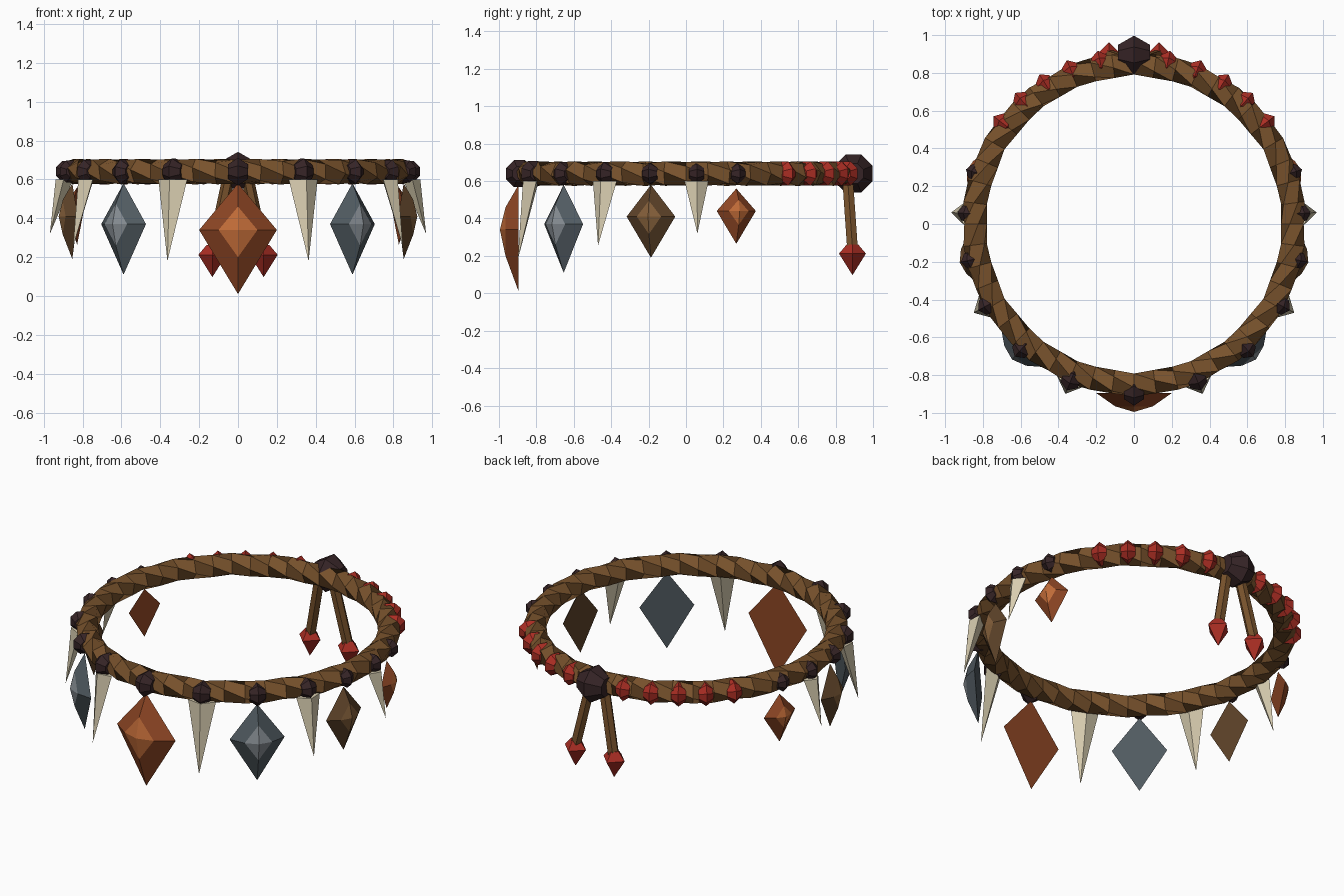
import bpy, bmesh
from math import sin, cos, pi, radians
from mathutils import Vector

cube = bpy.data.objects.get("Cube")
if cube:
    bpy.data.objects.remove(cube)


def material(name, r, g, b):
    m = bpy.data.materials.new(name)
    col = [((c / 255 + 0.055) / 1.055) ** 2.4 for c in (r, g, b)] + [1]
    m.diffuse_color = col
    m.use_nodes = True
    m.node_tree.nodes["Principled BSDF"].inputs["Base Color"].default_value = col
    return m


wood = material("twisted_brown", 120, 82, 44)
dark = material("dark_knot", 54, 36, 38)
red = material("red_bead", 172, 46, 36)
bone = material("bone", 216, 205, 176)
orange = material("orange_rim", 142, 70, 36), material("orange_face", 194, 108, 56)
grey = material("slate_rim", 80, 90, 96), material("slate_face", 136, 143, 149)
brown = material("umber_rim", 94, 67, 41), material("umber_face", 132, 95, 58)

RING_R, RING_Z = 0.845, 0.64


def loft(name, rings, mats, loc=(0, 0, 0), turn=0, closed=False, band_mats=None):
    """Skin a list of point rings; a ring of one point is a tip."""
    bm = bmesh.new()
    loops = [[bm.verts.new(p) for p in ring] for ring in rings]
    pairs = list(zip(loops, loops[1:]))
    if closed:
        pairs.append((loops[-1], loops[0]))
    for k, (a, b) in enumerate(pairs):
        n = max(len(a), len(b))
        for i in range(n):
            j = (i + 1) % n
            quad = [a[i % len(a)], a[j % len(a)], b[j % len(b)], b[i % len(b)]]
            face = bm.faces.new(list(dict.fromkeys(quad)))
            face.material_index = band_mats[k] if band_mats else 0
    if not closed:
        for end in (loops[0], loops[-1]):
            if len(end) > 2:
                bm.faces.new(end)
    bmesh.ops.recalc_face_normals(bm, faces=bm.faces)
    me = bpy.data.meshes.new(name)
    bm.to_mesh(me)
    bm.free()
    for m in mats:
        me.materials.append(m)
    ob = bpy.data.objects.new(name, me)
    ob.location, ob.rotation_euler.z = loc, turn
    bpy.context.collection.objects.link(ob)
    return ob


def spot(a, r, z):
    return (r * sin(a), -r * cos(a), z)


def bead(name, a, r, radius, half, mat):
    """Eight-sided barrel lying along the hoop."""
    rings = [[(x, s * cos(t), s * sin(t)) for t in [(i + 0.5) * pi / 4 for i in range(8)]]
             for x, s in ((-half, radius * 0.55), (0, radius * 1.05), (half, radius * 0.55))]
    loft(name, rings, [mat], spot(a, r, RING_Z), a)


def gem(name, a, r, width, top, mid, low, depth, mats):
    """Kite-shaped stone with a flat back and a raised inner kite."""
    def kite(s, y):
        return [(-width * s, y, 0), (0, y, (top - mid) * s),
                (width * s, y, 0), (0, y, (low - mid) * s * 0.85 if s < 1 else low - mid)]
    loft(name, [kite(1, 0), kite(0.5, -depth * 0.7), [(0, -depth, 0)]], mats,
         spot(a, r, mid), a, band_mats=[0, 1])


def fang(name, a, width, low):
    """Four-sided spike leaning outwards."""
    d = 0.045
    base = [(-width, 0, 0), (0, -d, 0), (width, 0, 0), (0, d, 0)]
    loft(name, [base, [(0, -0.075, low - 0.6)]], [bone], spot(a, 0.895, 0.6), a)


# Twisted hoop
SEGMENTS, SIDES, TURNS = 48, 5, 6
hoop = []
for s in range(SEGMENTS):
    a = 2 * pi * s / SEGMENTS
    twist = -TURNS * a
    hoop.append([spot(a, RING_R + 0.066 * cos(twist + 2 * pi * i / SIDES),
                      RING_Z + 0.066 * sin(twist + 2 * pi * i / SIDES)) for i in range(SIDES)])
loft("twisted_hoop", hoop, [wood], closed=True)

# Front stone with its knot, and the large back knot
gem("front_stone", 0, 0.895, 0.2, 0.58, 0.34, 0.01, 0.1, orange)
bead("front_knot", 0, 0.89, 0.074, 0.052, dark)
bead("back_knot", pi, 0.895, 0.105, 0.085, dark)

for side, sign in (("left", 1), ("right", -1)):
    # Knots that carry the pendants
    for n, (deg, size) in enumerate(((22, 0.07), (42, 0.064), (61, 0.063),
                                     (77.6, 0.058), (93.6, 0.057), (108, 0.055))):
        bead(f"{side}_knot_{n}", sign * radians(deg), 0.882, size, size * 0.7, dark)

    # Pendant stones
    gem(f"{side}_slate_stone", sign * radians(42), 0.88, 0.155, 0.58, 0.37, 0.11, 0.085, grey)
    gem(f"{side}_umber_stone", sign * radians(77.6), 0.873, 0.133, 0.58, 0.41, 0.19, 0.072, brown)
    gem(f"{side}_small_stone", sign * radians(108), 0.87, 0.11, 0.56, 0.44, 0.265, 0.06, orange)

    # Pendant fangs
    for n, (deg, width, low) in enumerate(((22, 0.08, 0.18), (61, 0.073, 0.255), (93.6, 0.064, 0.32))):
        fang(f"{side}_fang_{n}", sign * radians(deg), width, low)

    # Red beads along the back
    for n, deg in enumerate((11.8, 22.3, 32.3, 42.2, 52.5)):
        bead(f"{side}_red_bead_{n}", pi - sign * radians(deg), 0.872, 0.067, 0.042, red)

    # Hanging cord with a pointed red tip
    start, end = Vector((sign * 0.05, 0.865, 0.6)), Vector((sign * 0.127, 0.89, 0.24))
    loft(f"{side}_cord", [[p + Vector((0.033 * cos(i * pi / 3), 0.033 * sin(i * pi / 3), 0))
                           for i in range(6)] for p in (start, end)], [wood])
    tip = [[(s * cos(i * pi / 2), s * sin(i * pi / 2), z) for i in range(4)]
           for s, z in ((0.03, 0.05), (0.072, 0))]
    loft(f"{side}_cord_tip", tip + [[(0, 0, -0.115)]], [red], (sign * 0.132, 0.89, 0.212))
